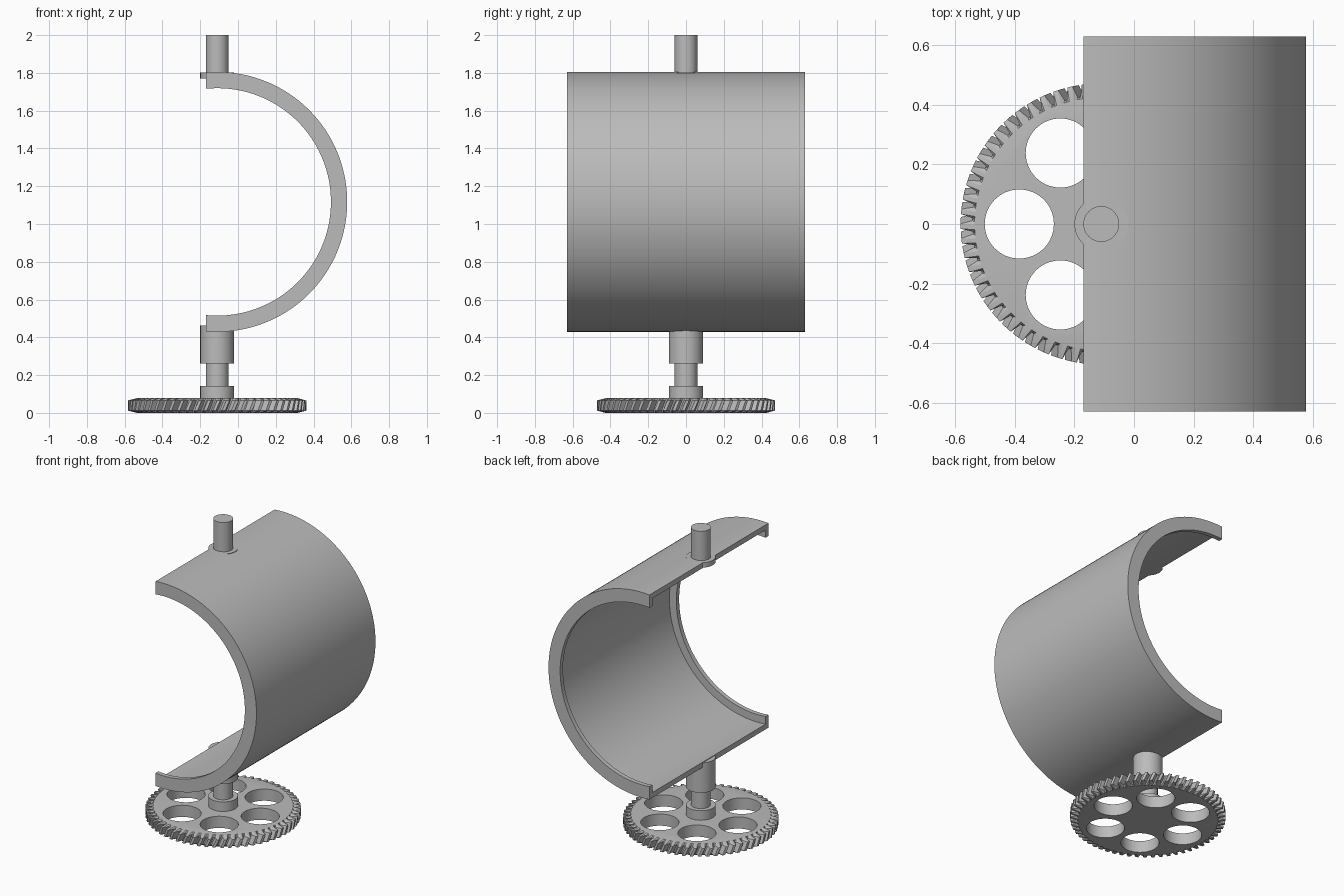
import bpy, bmesh, math
from mathutils import Vector, Matrix

if "Cube" in bpy.data.objects:
    bpy.data.objects.remove(bpy.data.objects["Cube"], do_unlink=True)

AXIS_X = -0.11   # shared x of the shaft, the gear and the drum

grey = bpy.data.materials.new("plain grey")
grey.use_nodes = True
grey.diffuse_color = (0.5, 0.5, 0.5, 1)
grey.node_tree.nodes["Principled BSDF"].inputs["Base Color"].default_value = (0.5, 0.5, 0.5, 1)


def finish(bm, name):
    bmesh.ops.recalc_face_normals(bm, faces=bm.faces)
    mesh = bpy.data.meshes.new(name)
    bm.to_mesh(mesh)
    bm.free()
    mesh.materials.append(grey)
    obj = bpy.data.objects.new(name, mesh)
    bpy.context.collection.objects.link(obj)
    return obj


def smooth(obj):
    obj.data.shade_smooth()
    obj.data.set_sharp_from_angle(angle=math.radians(30))


def cylinder(name, radius, z0, z1, x=AXIS_X, y=0.0):
    bm = bmesh.new()
    bmesh.ops.create_cone(bm, cap_ends=True, segments=64, radius1=radius, radius2=radius,
                          depth=z1 - z0, matrix=Matrix.Translation((x, y, (z0 + z1) / 2)))
    obj = finish(bm, name)
    smooth(obj)
    return obj


# Open drum: a lipped profile turned about the y axis, then cut off at a plane
def drum_shell():
    outer, inner, lip, half, lip_y = 0.688, 0.653, 0.602, 0.63, 0.60
    profile = [(lip, half), (outer, half), (outer, -half), (lip, -half),
               (lip, -lip_y), (inner, -lip_y), (inner, lip_y), (lip, lip_y)]
    steps = 160
    bm = bmesh.new()
    rings = []
    for i in range(steps):
        a = math.tau * i / steps
        rings.append([bm.verts.new((AXIS_X + r * math.cos(a), y, 1.117 + r * math.sin(a)))
                      for r, y in profile])
    n = len(profile)
    for i in range(steps):
        a, b = rings[i], rings[(i + 1) % steps]
        for j in range(n):
            k = (j + 1) % n
            bm.faces.new((a[j], a[k], b[k], b[j]))
    bmesh.ops.bisect_plane(bm, geom=bm.verts[:] + bm.edges[:] + bm.faces[:],
                           plane_co=(-0.17, 0, 0), plane_no=(1, 0, 0), clear_inner=True)
    rim = [e for e in bm.edges if e.is_boundary]
    bmesh.ops.edgeloop_fill(bm, edges=rim)
    smooth(finish(bm, "drum_shell"))


# Helical gear: twisted layers of one tooth outline, chamfered at both ends
def gear_wheel():
    teeth, root, tip, height, twist = 60, 0.432, 0.472, 0.078, 0.07
    tooth = [(0.0, root), (0.18, root), (0.42, tip), (0.76, tip)]
    layers = [(0.0, 0.425), (0.012, tip), (height - 0.012, tip), (height, 0.425)]
    bm = bmesh.new()
    rings = []
    for z, cap in layers:
        ring = []
        for t in range(teeth):
            for f, r in tooth:
                a = math.tau * (t + f) / teeth + twist * z / height
                r = min(r, cap)
                ring.append(bm.verts.new((AXIS_X + r * math.cos(a), r * math.sin(a), z)))
        rings.append(ring)
    n = len(rings[0])
    for low, high in zip(rings, rings[1:]):
        for j in range(n):
            k = (j + 1) % n
            bm.faces.new((low[j], low[k], high[k], high[j]))
    bm.faces.new(rings[0][::-1])
    bm.faces.new(rings[-1])
    gear = finish(bm, "gear_wheel")

    # Six round lightening holes
    cutters = []
    for i in range(6):
        a = math.tau * i / 6
        cut = cylinder("hole_cutter", 0.116, -0.1, 0.2,
                       AXIS_X + 0.275 * math.cos(a), 0.275 * math.sin(a))
        cut.hide_render = True
        mod = gear.modifiers.new("hole", "BOOLEAN")
        mod.operation = "DIFFERENCE"
        mod.solver = "EXACT"
        mod.object = cut
        cutters.append(cut)
    bpy.context.view_layer.update()
    evaluated = gear.evaluated_get(bpy.context.evaluated_depsgraph_get())
    cut_mesh = bpy.data.meshes.new_from_object(evaluated)
    gear.modifiers.clear()
    gear.data = cut_mesh
    for cut in cutters:
        bpy.data.objects.remove(cut, do_unlink=True)
    smooth(gear)


drum_shell()
gear_wheel()

# Stepped shaft below the drum
cylinder("gear_hub", 0.09, 0.07, 0.142)
cylinder("lower_shaft", 0.06, 0.13, 0.28)
cylinder("lower_boss", 0.09, 0.262, 0.462)

# Boss and pivot pin above the drum
cylinder("upper_boss", 0.09, 1.77, 1.803)
cylinder("upper_pin", 0.06, 1.78, 2.0)
